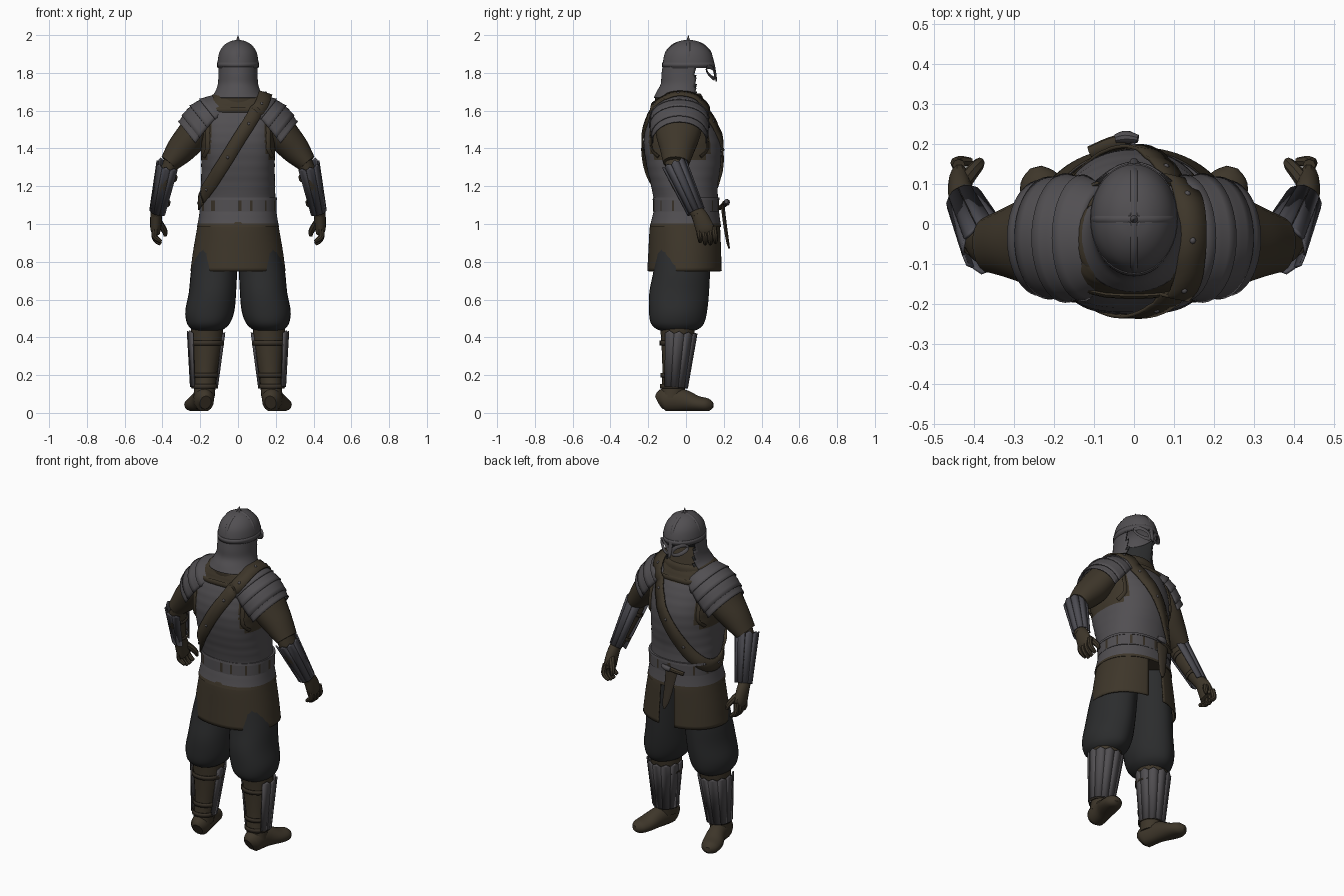
import bpy, bmesh, math
from mathutils import Vector as V

if "Cube" in bpy.data.objects:
    bpy.data.objects.remove(bpy.data.objects["Cube"])

def material(name, r, g, b):
    m = bpy.data.materials.new(name)
    m.diffuse_color = (r, g, b, 1)
    m.use_nodes = True
    m.node_tree.nodes["Principled BSDF"].inputs["Base Color"].default_value = m.diffuse_color
    return m

STEEL = material("steel", .083, .078, .084)
SPLINT = material("blue_steel", .072, .071, .084)
LEATHER = material("brown_leather", .048, .037, .023)
STRAP = material("dark_leather", .040, .031, .021)
CLOTH = material("charcoal_cloth", .024, .025, .026)

def spline(pts, k, loop=False):
    """Smooth resampling of tuples with k steps per span."""
    n, out = len(pts), []
    for i in range(n if loop else n - 1):
        a, b, c, d = [pts[j % n] if loop else pts[min(max(j, 0), n - 1)] for j in range(i - 1, i + 3)]
        for s in range(k):
            t = s / k
            out.append(tuple(.5 * (2*q + (r-p)*t + (2*p-5*q+4*r-w)*t*t + (3*q-p-3*r+w)*t**3)
                             for p, q, r, w in zip(a, b, c, d)))
    return out if loop else out + [tuple(pts[-1])]

def finish(name, bm, mats, thick=0, mirror=False):
    bmesh.ops.recalc_face_normals(bm, faces=bm.faces)
    me = bpy.data.meshes.new(name)
    bm.to_mesh(me)
    bm.free()
    for m in mats:
        me.materials.append(m)
    ob = bpy.data.objects.new(name, me)
    bpy.context.collection.objects.link(ob)
    if thick:
        mod = ob.modifiers.new("thickness", 'SOLIDIFY')
        mod.thickness, mod.offset = thick, 0
    if mirror:
        ob.modifiers.new("mirror", 'MIRROR')
    return ob

def skin(name, rings, mats, rule=None, keep=None, cap=True, closed=True, thick=0, mirror=False):
    """Surface through a list of point rings."""
    bm = bmesh.new()
    rows = [[bm.verts.new(p) for p in r] for r in rings]
    n = len(rows[0])
    for a, b in zip(rows, rows[1:]):
        for i in range(n if closed else n - 1):
            j = (i + 1) % n
            c = (a[i].co + b[j].co) / 2
            if keep and not keep(c):
                continue
            f = bm.faces.new((a[i], a[j], b[j], b[i]))
            f.material_index = rule(c) if rule else 0
    if cap:
        for r in (rows[0], rows[-1]):
            f = bm.faces.new(r)
            f.material_index = rule(f.calc_center_median()) if rule else 0
    return finish(name, bm, mats, thick, mirror)

def oval(z, cx, cy, rx, ry, n=40, p=2.0, pb=None):
    """Rounded ring; p shapes the front half and pb the back half."""
    out = []
    for i in range(n):
        a = 2 * math.pi * i / n
        c, s = math.cos(a), math.sin(a)
        e = 2 / (pb if pb and s < 0 else p)
        out.append((cx + rx * math.copysign(abs(c) ** e, c), cy + ry * math.copysign(abs(s) ** e, s), z))
    return out

def loft(name, prof, mats, k=4, n=40, p=2.0, pb=None, **kw):
    return skin(name, [oval(*q, n=n, p=p, pb=pb) for q in spline(prof, k)], mats, **kw)

def tube(name, path, mats, k=4, n=12, ref=(0, 1, 0), **kw):
    """Path points are x, y, z, radius across ref, radius along ref."""
    pts, rings = spline(path, k), []
    for i, q in enumerate(pts):
        d = (V(pts[min(i + 1, len(pts) - 1)][:3]) - V(pts[max(i - 1, 0)][:3])).normalized()
        u = d.cross(V(ref)).normalized()
        w = u.cross(d)
        rings.append([V(q[:3]) + u * q[3] * math.cos(2*math.pi*j/n) + w * q[4] * math.sin(2*math.pi*j/n)
                      for j in range(n)])
    return skin(name, rings, mats, **kw)

def slats(name, p0, r0, p1, r1, angles, w0, w1, mat):
    """Thin tapered plates set round an axis."""
    bm = bmesh.new()
    p0, p1 = V(p0), V(p1)
    d = (p1 - p0).normalized()
    v = (V((0, 1, 0)) - d * d.y).normalized()
    u = v.cross(d) * (1 if v.cross(d).x > 0 else -1)
    for a in angles:
        a = math.radians(a)
        o = u * math.cos(a) + v * math.sin(a)
        t = u * -math.sin(a) + v * math.cos(a)
        A, B = p0 + o * r0, p1 + o * r1
        pts = (A - t*w0, p0 + o*(r0 + .006) - d*.014, A + t*w0, B + t*w1, B + o*.004, B - t*w1, A + o*.005)
        l, tp, r, br, bmid, bl, m = [bm.verts.new(q) for q in pts]
        for f in ((l, m, bmid, bl), (m, r, br, bmid), (l, tp, m), (tp, r, m)):
            bm.faces.new(f)
    return finish(name, bm, [mat], .007, True)

# Torso armour with a flat back: z, cx, cy, rx, ry
TORSO = [(.985, 0, -.003, .217, .189), (1.04, 0, 0, .207, .178), (1.1, 0, .002, .2, .17), (1.2, 0, -.008, .196, .176),
         (1.31, 0, -.013, .194, .196), (1.43, 0, -.02, .198, .204), (1.53, 0, -.028, .198, .18),
         (1.61, 0, -.032, .185, .143), (1.66, 0, -.035, .15, .12), (1.69, 0, -.035, .11, .1)]
TS, PF = spline(TORSO, 8), 2.15

def back_power(z):
    return 2.3 + .8 * min(1, max(0, (z - 1.15) / .2))

def torso_at(z, y):
    _, _, cy, rx, ry = min(TS, key=lambda q: abs(q[0] - z))
    return cy, rx, ry, PF if y > cy else back_power(z)

def torso_rule(c):
    x = abs(c.x)
    trim = c.z < 1.005 or c.z > 1.588 or (c.z > 1.37 and x > .143) or (1.335 < c.z < 1.37 and x > .16)
    return 1 if trim else 0

rows = []
for i, (z, cx, cy, rx, ry) in enumerate(TS):
    g = 1 + (.007 if i % 4 == 0 and z > 1.15 else 0)
    rows.append(oval(z, cx, cy, rx * g, ry * g, 112, PF, back_power(z)))
skin("torso_armour", rows, [STEEL, LEATHER], torso_rule)

# Raised armour edging on the chest and back
for side, nm in ((-1, "back"), (1, "chest")):
    path = []
    for x, z in ((-.178, 1.355), (-.157, 1.40), (-.157, 1.5), (-.15, 1.59), (-.07, 1.603), (.07, 1.603), (.15, 1.59), (.157, 1.5), (.157, 1.40), (.178, 1.355)):
        cy, rx, ry, e = torso_at(z, side)
        path.append((x, cy + side * ry * (1 - min(1, abs(x/rx)) ** e) ** (1/e) + side * .001, z, .016, .007))
    tube(nm + "_edging", path, [LEATHER], n=8, k=3)

# Waist belt with small plates
skin("waist_belt", [oval(z, 0, .001, .205, .175, 96, 2.3) for z in (1.065, 1.07, 1.125, 1.13)], [STEEL, STRAP],
     rule=lambda c: 1 if 1.07 < c.z < 1.125 and int((math.atan2(c.y, c.x) + math.pi) * 96 / (2*math.pi)) % 6 == 0 else 0)
loft("belt_rim", [(1.126, 0, .001, .207, .178), (1.14, 0, .001, .206, .176)], [STEEL], k=1, n=64, p=2.3)

# Tunic skirt, split at the front
loft("tunic_skirt", [(1.02, 0, -.003, .204, .174), (.98, 0, -.004, .212, .184), (.86, 0, -.005, .233, .19), (.75, 0, -.006, .248, .195)],
     [LEATHER], n=96, p=2.1, cap=False, thick=.008,
     keep=lambda c: not (c.y > .1 and c.z < .99 and -.22 < c.x / (.212 + (.98 - c.z) * .157) < .18))

# Baggy trousers
loft("trousers", [(1.0, .095, -.01, .095, .14), (.78, .124, -.02, .12, .148), (.64, .135, -.036, .125, .158),
                  (.54, .149, -.042, .13, .154), (.48, .156, -.045, .116, .143), (.45, .16, -.045, .094, .12), (.435, .163, -.045, .07, .09)],
     [CLOTH], n=28, p=1.8, pb=2.15, mirror=True)

# Boots, straps and splinted greaves
loft("boot_shaft", [(.47, .165, -.045, .085, .095), (.38, .165, -.047, .083, .084), (.2, .172, -.06, .06, .065), (.08, .18, -.075, .056, .062)],
     [LEATHER], n=20, mirror=True)
foot = tube("boot_foot", [(.172, -.143, .055, .03, .04), (.178, -.11, .068, .052, .064), (.195, -.02, .066, .05, .06),
                          (.222, .06, .048, .058, .042), (.238, .115, .042, .047, .035), (.245, .142, .042, .015, .015)],
            [LEATHER], n=16, ref=(0, 0, 1), mirror=True)
for v in foot.data.vertices:
    v.co.z = max(v.co.z, .01)
for z, cx, cy, r in ((.37, .166, -.047, .089), (.2, .173, -.06, .071), (.14, .177, -.067, .067)):
    loft("greave_strap", [(z - .012, cx, cy, r, r), (z + .012, cx, cy, r, r)], [STRAP], k=1, n=20, cap=False, thick=.006, mirror=True)
slats("greave", (.169, -.042, .415), .093, (.18, -.064, .135), .067, range(-28, 190, 31), .026, .019, STEEL)

# Sleeves, forearms and bracers
tube("sleeve", [(.15, -.04, 1.555, .075, .11), (.205, -.04, 1.515, .085, .125), (.255, -.043, 1.45, .085, .112),
                (.308, -.047, 1.388, .076, .09), (.364, -.052, 1.322, .053, .07)], [LEATHER], n=20, mirror=True)
tube("forearm", [(.345, -.054, 1.345, .04, .06), (.38, -.036, 1.25, .044, .06), (.418, .032, 1.11, .036, .044), (.434, .065, 1.05, .03, .036)],
     [LEATHER], n=14, mirror=True)
slats("bracer", (.366, -.058, 1.31), .06, (.42, .052, 1.065), .043, range(-120, 121, 40), .021, .015, SPLINT)
for t in (.2, .75):
    a, b = V((.366, -.058, 1.31)), V((.42, .052, 1.065))
    q, e, r = a.lerp(b, t), a.lerp(b, t + .07), .058 - .014 * t
    tube("bracer_band", [(*q, r, r), (*e, r, r)], [STRAP], k=1, n=16, cap=False, thick=.006, mirror=True)

# Gloved hands
tube("palm", [(.43, .055, 1.07, .03, .036), (.434, .078, 1.03, .031, .045), (.436, .1, .975, .028, .05), (.432, .108, .95, .02, .045)],
     [LEATHER], n=14, mirror=True)
for i in range(4):
    y, dz = .066 + i * .027, (.012, 0, 0, .008)[i]
    tube("finger", [(.438, y, .985, .016, .015), (.444, y + .006, .94, .015, .015), (.43, y + .009, .91 + dz, .014, .014),
                    (.408, y + .009, .895 + dz, .01, .01)], [LEATHER], n=8, k=3, mirror=True)
tube("thumb", [(.428, .1, 1.02, .02, .02), (.405, .13, .99, .018, .018), (.388, .15, .96, .015, .015), (.385, .158, .935, .008, .008)],
     [LEATHER], n=8, k=3, mirror=True)

# Layered shoulder guards
tops = spline([(.13, 1.68, .1, .125), (.2, 1.654, .115, .148), (.265, 1.605, .13, .15), (.311, 1.535, .125, .135)], 4)
nrm = V((.6, 0, .75)).normalized()
for k in range(4):
    seg = tops[k * 3:k * 3 + 5]
    rings = []
    for i, (x, z, h, ry) in enumerate(seg):
        c = V((x, -.035, z)) - nrm * h
        g = .005 * i / len(seg) + (.004 if i == len(seg) - 1 else 0)
        rings.append([c + V((0, 1, 0)) * (ry + g) * math.cos(a) + nrm * (h + g) * math.sin(a)
                      for a in [math.radians(-6 + 192 * j / 24) for j in range(25)]])
    skin("shoulder_lame", rings, [STEEL], cap=False, closed=False, thick=.006, mirror=True)

# Collar and open mail hood with a dark lining
loft("collar", [(1.64, 0, -.035, .158, .127), (1.672, 0, -.037, .148, .125), (1.69, 0, -.035, .125, .112)], [LEATHER], n=32)
HOOD = [(1.85, 0, .01, .103, .13), (1.79, 0, -.004, .102, .124), (1.74, 0, -.012, .105, .12),
        (1.7, 0, -.028, .119, .126), (1.668, 0, -.037, .142, .132)]
loft("mail_hood", HOOD, [STEEL], n=48, cap=False, thick=.004, keep=lambda c: c.y < .048)
loft("hood_lining", [(z, x, y, a - .006, b - .006) for z, x, y, a, b in HOOD], [CLOTH], n=48, cap=False, thick=.004,
     keep=lambda c: c.y < .05)

# Helmet with band, crossed ribs and spike
loft("helmet", [(1.826, 0, .013, .105, .133), (1.86, 0, .013, .105, .132), (1.905, 0, .012, .095, .118), (1.938, 0, .012, .074, .09),
                (1.96, 0, .012, .044, .053), (1.969, 0, .012, .012, .014)], [STEEL], n=40, cap=False, thick=.006)
loft("helmet_band", [(1.83, 0, .013, .107, .136), (1.856, 0, .013, .107, .136)], [STEEL], k=1, cap=False, thick=.006)
arc = [(.105, 1.85), (.096, 1.905), (.075, 1.939), (.045, 1.961), (0, 1.971)]
arc += [(-a, z) for a, z in arc[-2::-1]]
tube("helmet_rib_side", [(a, .012, z, .004, .009) for a, z in arc], [STEEL], n=8)
tube("helmet_rib_long", [(0, .012 + a * 1.25, z, .004, .009) for a, z in arc], [STEEL], n=8, ref=(1, 0, 0))
loft("helmet_spike", [(1.965, 0, .012, .014, .014), (1.977, 0, .012, .008, .008), (2.0, 0, .012, .001, .001)], [STEEL], n=10, k=2)

# Spectacle face guard with nose piece
eye = []
for i in range(17):
    a = math.pi * 2 * i / 16
    x = .048 + .038 * math.cos(a)
    eye.append((x, .152 - 6 * x * x, 1.818 + .025 * math.sin(a) - .45 * (.086 - x), .011, .004))
tube("eye_guard", eye, [STEEL], k=1, n=8, mirror=True)
tube("nose_guard", [(0, .146, 1.85, .014, .005), (0, .154, 1.8, .013, .006), (0, .161, 1.755, .008, .004)], [STEEL], n=8)

# Shoulder strap wrapped round the torso
wrap = spline([(-.19, -.08, 1.14), (-.12, -.17, 1.24), (-.02, -.235, 1.41), (.07, -.21, 1.55), (.125, -.165, 1.635),
               (.145, -.06, 1.69), (.14, .05, 1.675), (.11, .115, 1.6), (.05, .18, 1.48), (-.03, .2, 1.35),
               (-.12, .17, 1.22), (-.19, .09, 1.13), (-.21, 0, 1.11)], 6, True)
line = []
for x, y, z in wrap:
    cy, rx, ry, e = torso_at(z, y)
    f = (abs(x/rx) ** e + abs((y-cy)/ry) ** e) ** (1/e)
    g = 1.038 / f if z < 1.6 else max(1, 1.04 / f)
    line.append(V((x * g, cy + (y - cy) * g, z)))
rows, N = [], len(line)
for i in range(N + 1):
    q = line[i % N]
    d = (line[(i + 1) % N] - line[i % N - 1]).normalized()
    o = V((q.x * (.6 if q.y < -.1 else 1), q.y * 1.2, max(0, (q.z - 1.45) * .7, (q.z - 1.6) * 5))).normalized()
    w = d.cross(o).normalized() * .036
    rows.append([q - w, q, q + w])
    if i % 7 == 3:
        bm = bmesh.new()
        bmesh.ops.create_uvsphere(bm, u_segments=8, v_segments=5, radius=.009)
        bmesh.ops.translate(bm, verts=bm.verts, vec=q + o * .001)
        finish("strap_stud", bm, [STEEL])
skin("shoulder_strap", rows, [LEATHER], cap=False, closed=False, thick=.009)

# Sheathed dagger hanging at the front
tube("dagger_sheath", [(-.04, .194, 1.1, .04, .01), (-.03, .206, 1.0, .03, .01), (-.018, .22, .91, .021, .008), (-.012, .229, .87, .006, .004)],
     [STRAP], n=10)
tube("dagger_grip", [(-.11, .18, 1.085, .015, .011), (-.06, .2, 1.1, .017, .012), (-.02, .211, 1.115, .017, .012)], [LEATHER], n=10, ref=(0, 0, 1))
tube("dagger_pommel", [(-.045, .213, 1.11, .012, .014), (-.02, .217, 1.115, .016, .018), (.01, .213, 1.12, .01, .012)], [STEEL], n=10, ref=(0, 0, 1))

# Smooth shading with sharp edges kept
for ob in bpy.context.scene.objects:
    ob.select_set(True)
    bpy.context.view_layer.objects.active = ob
bpy.ops.object.shade_smooth_by_angle(angle=math.radians(38))
